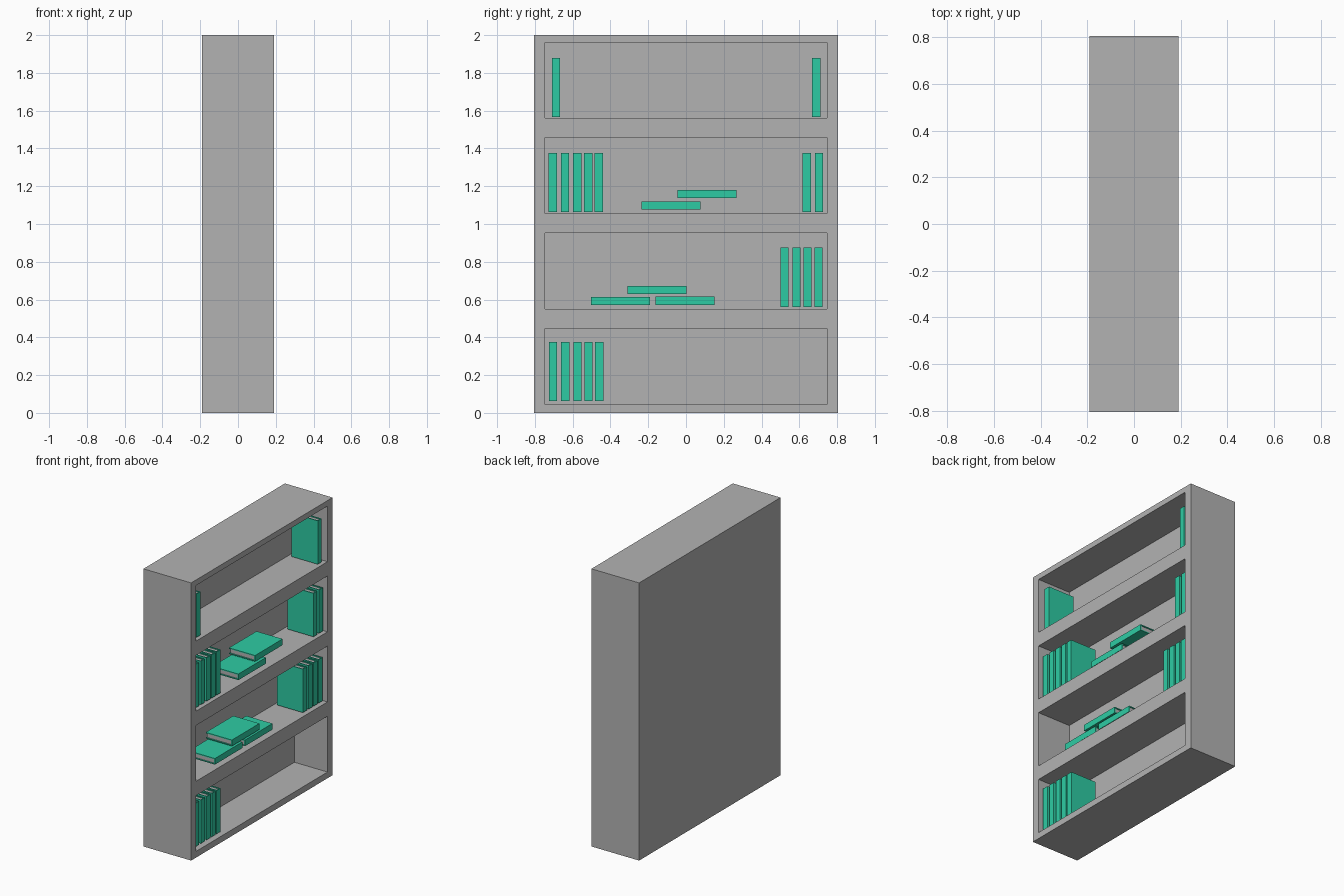
import bpy, bmesh
from mathutils import Matrix, Vector

if "Cube" in bpy.data.objects:
    bpy.data.objects.remove(bpy.data.objects["Cube"])


def material(name, rgb):
    m = bpy.data.materials.new(name)
    m.diffuse_color = (*rgb, 1)
    m.use_nodes = True
    m.node_tree.nodes["Principled BSDF"].inputs["Base Color"].default_value = m.diffuse_color
    return m


GREY = material("cabinet grey", (0.45, 0.45, 0.45))
GREEN = material("book green", (0.027, 0.60, 0.37))


def finish(bm, name, mats):
    bmesh.ops.recalc_face_normals(bm, faces=bm.faces)
    me = bpy.data.meshes.new(name)
    bm.to_mesh(me)
    bm.free()
    for m in mats:
        me.materials.append(m)
    ob = bpy.data.objects.new(name, me)
    bpy.context.collection.objects.link(ob)
    return ob


# Cabinet: one solid with four recessed compartments in its +x face
FRONT, RECESS, BACK = 0.19, -0.073, -0.19
ys = [-0.805, -0.747, 0.747, 0.805]
zs = [0, 0.045, 0.447, 0.55, 0.952, 1.055, 1.457, 1.56, 1.96, 2.0]
bm = bmesh.new()
grid = [[bm.verts.new((FRONT, y, z)) for z in zs] for y in ys]


def walls(ring, x):
    """Run a loop of vertices back to depth x and cap it."""
    new = [bm.verts.new((x, v.co.y, v.co.z)) for v in ring]
    n = len(ring)
    for k in range(n):
        bm.faces.new((ring[k], ring[(k + 1) % n], new[(k + 1) % n], new[k]))
    bm.faces.new(new)


for i in range(len(ys) - 1):
    for j in range(len(zs) - 1):
        cell = [grid[i][j], grid[i + 1][j], grid[i + 1][j + 1], grid[i][j + 1]]
        if i == 1 and j % 2 == 1:
            walls(cell, RECESS)
        else:
            bm.faces.new(cell)
outer = ([col[0] for col in grid] + grid[-1][1:]
         + [col[-1] for col in grid[-2::-1]] + grid[0][-2:0:-1])
walls(outer, BACK)
finish(bm, "bookcase_cabinet", [GREY])

# Book: U-shaped cover with the spine at +x, and an inset page block
LENGTH, THICK, COVER, X0, X1 = 0.313, 0.044, 0.007, -0.04, 0.168


def book(name, y, z, lying=False):
    h, c, t = LENGTH / 2, COVER, THICK / 2
    bm = bmesh.new()
    profile = [(X0, -t), (X1, -t), (X1, t), (X0, t),
               (X0, t - c), (X1 - c, t - c), (X1 - c, c - t), (X0, c - t)]
    base = bm.faces.new([bm.verts.new((x, s, -h)) for x, s in profile])
    ext = bmesh.ops.extrude_face_region(bm, geom=[base], use_keep_orig=True)
    top = [g for g in ext["geom"] if isinstance(g, bmesh.types.BMVert)]
    bmesh.ops.translate(bm, verts=top, vec=(0, 0, LENGTH))
    # pages
    inset = 0.006
    size = Vector((X1 - c - X0 - inset, 2 * (t - c), LENGTH - 2 * inset))
    mid = Vector(((X1 - c + X0 + inset) / 2, 0, 0))
    pages = bmesh.ops.create_cube(
        bm, size=1, matrix=Matrix.Translation(mid) @ Matrix.Diagonal((*size, 1)))
    for f in {f for v in pages["verts"] for f in v.link_faces}:
        f.material_index = 1
    if lying:
        bmesh.ops.rotate(bm, verts=bm.verts, cent=(0, 0, 0),
                         matrix=Matrix.Rotation(1.5707963, 3, 'X'))
    bmesh.ops.translate(bm, verts=bm.verts, vec=(0, y, z))
    finish(bm, name, [GREEN, GREY])


# Standing books: shelf centre height and the positions along it
standing = {
    0.219: [-0.704, -0.640, -0.574, -0.516, -0.460],
    0.718: [0.521, 0.585, 0.643, 0.701],
    1.219: [-0.706, -0.641, -0.576, -0.518, -0.462, 0.640, 0.704],
    1.722: [-0.688, 0.690],
}
for z, row in standing.items():
    for y in row:
        book("standing_book", y, z)

# Lying books in two small stacks
for y, z in [(-0.347, 0.592), (-0.005, 0.594), (-0.153, 0.651),
             (-0.079, 1.098), (0.111, 1.159)]:
    book("lying_book", y, z, lying=True)
